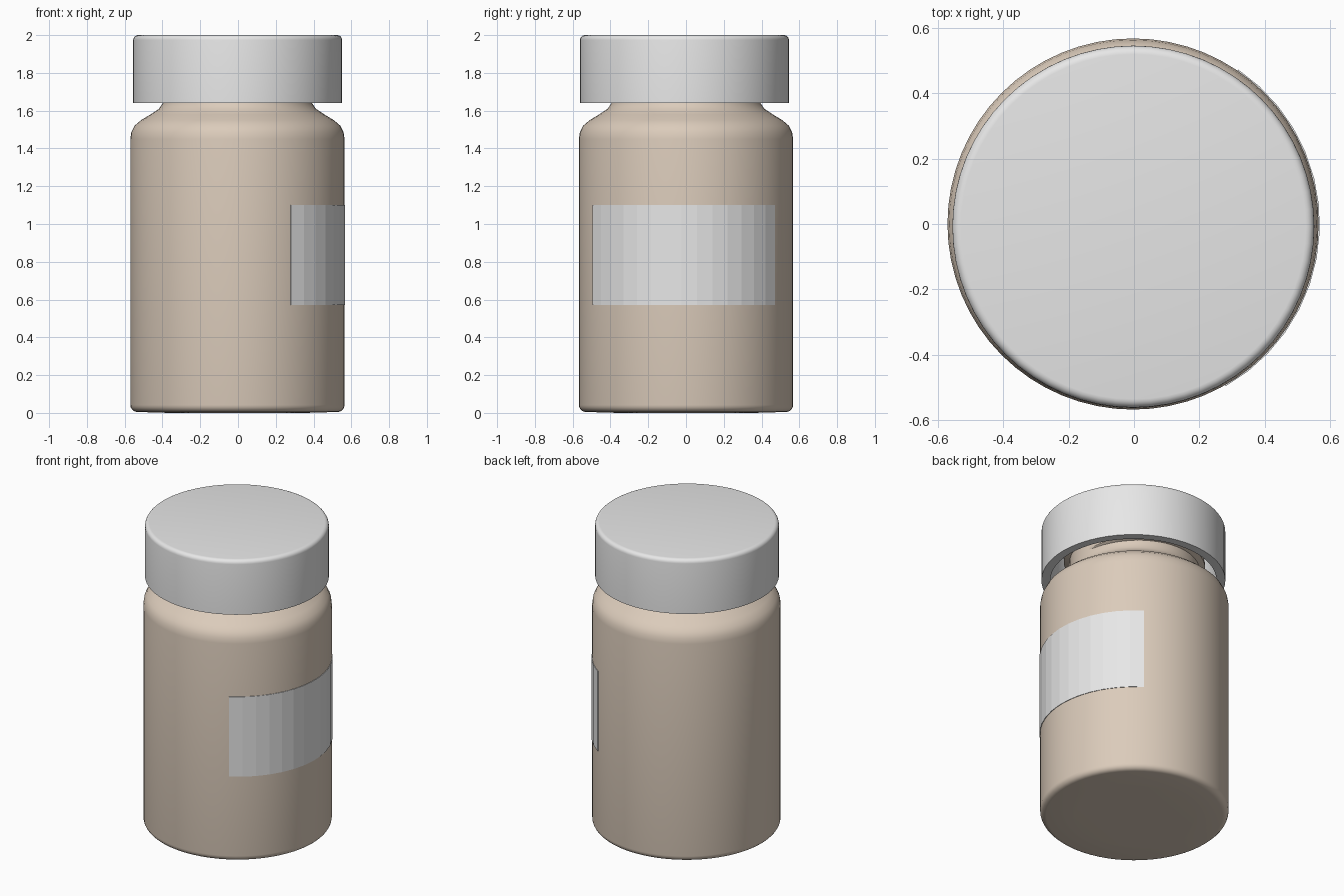
import bpy, bmesh, math

cube = bpy.data.objects.get("Cube")
if cube:
    bpy.data.objects.remove(cube, do_unlink=True)


def material(name, rgb):
    m = bpy.data.materials.new(name)
    m.use_nodes = True
    m.diffuse_color = (*rgb, 1)
    bsdf = m.node_tree.nodes["Principled BSDF"]
    bsdf.inputs["Base Color"].default_value = (*rgb, 1)
    bsdf.inputs["Roughness"].default_value = 0.5
    return m


beige = material("beige plastic", (0.71, 0.60, 0.495))
white = material("white plastic", (0.8, 0.8, 0.8))


def finish(name, bm, mat, centre, smooth_angle=None):
    bmesh.ops.remove_doubles(bm, verts=bm.verts, dist=1e-5)
    bmesh.ops.recalc_face_normals(bm, faces=bm.faces)
    me = bpy.data.meshes.new(name)
    bm.to_mesh(me)
    bm.free()
    ob = bpy.data.objects.new(name, me)
    bpy.context.collection.objects.link(ob)
    ob.location = (*centre, 0)
    me.materials.append(mat)
    if smooth_angle:
        bpy.ops.object.select_all(action='DESELECT')
        ob.select_set(True)
        bpy.context.view_layer.objects.active = ob
        bpy.ops.object.shade_smooth_by_angle(angle=math.radians(smooth_angle))
    return ob


def sweep(sections, closed=False):
    """Skin a list of cross-sections, each a list of (angle, radius, z)."""
    bm = bmesh.new()
    rings = [[bm.verts.new((r * math.cos(a), r * math.sin(a), z)) for a, r, z in s]
             for s in sections]
    n = len(rings[0])
    for p, q in zip(rings, rings[1:]):
        for i in range(n if closed else n - 1):
            j = (i + 1) % n
            bm.faces.new((p[i], q[i], q[j], p[j]))
    if closed:
        bm.faces.new(rings[0])
        bm.faces.new(rings[-1])
    return bm


def lathe(profile, steps=64):
    return sweep([[(math.tau * k / steps, r, z) for r, z in profile]
                  for k in range(steps + 1)])


def fillet(r, z, size, start, steps=5):
    """Quarter-round corner about (r, z)."""
    return [(r + size * math.cos(t), z + size * math.sin(t))
            for t in (math.radians(start + 90 * i / steps) for i in range(steps + 1))]


BODY, CAP = (-0.003, 0.0), (-0.002, -0.008)

# Bottle: base, straight wall, curved shoulder, neck and hollow mouth
bottle = [(0, 0), (0.36, 0), *fillet(0.53, 0.042, 0.037, -90), (0.567, 1.45),
          (0.562, 1.485), (0.545, 1.52), (0.51, 1.55), (0.46, 1.58),
          (0.415, 1.61), (0.395, 1.64), (0.39, 1.67), (0.39, 1.92),
          (0.35, 1.92), (0.35, 1.64), (0, 1.64)]
finish("bottle_body", lathe(bottle), beige, BODY, 40)

# Screw thread round the neck
turns, steps = 1.75, 84
thread = []
for k in range(steps + 1):
    a = math.tau * turns * k / steps
    z = 1.70 + 0.09 * turns * k / steps
    depth = 0.385 + 0.04 * min(1, k / 6, (steps - k) / 6)
    thread.append([(a, 0.38, z - 0.025), (a, depth, z - 0.01),
                   (a, depth, z + 0.01), (a, 0.38, z + 0.025)])
finish("neck_thread", sweep(thread, closed=True), beige, BODY, 40)

# Lid: hollow, with a rounded top edge
lid = [(0, 1.95), (0.50, 1.95), (0.50, 1.64), (0.553, 1.64),
       *fillet(0.527, 1.974, 0.026, 0), (0, 2.0)]
finish("lid", lathe(lid), white, CAP, 40)

# Label: thin faceted plate wrapped round one side
facets = 14
label = []
for k in range(facets + 1):
    a = math.radians(-60.3 + 116 * k / facets)
    label.append([(a, 0.564, 0.57), (a, 0.571, 0.57), (a, 0.571, 1.10), (a, 0.564, 1.10)])
finish("label", sweep(label, closed=True), white, BODY)
